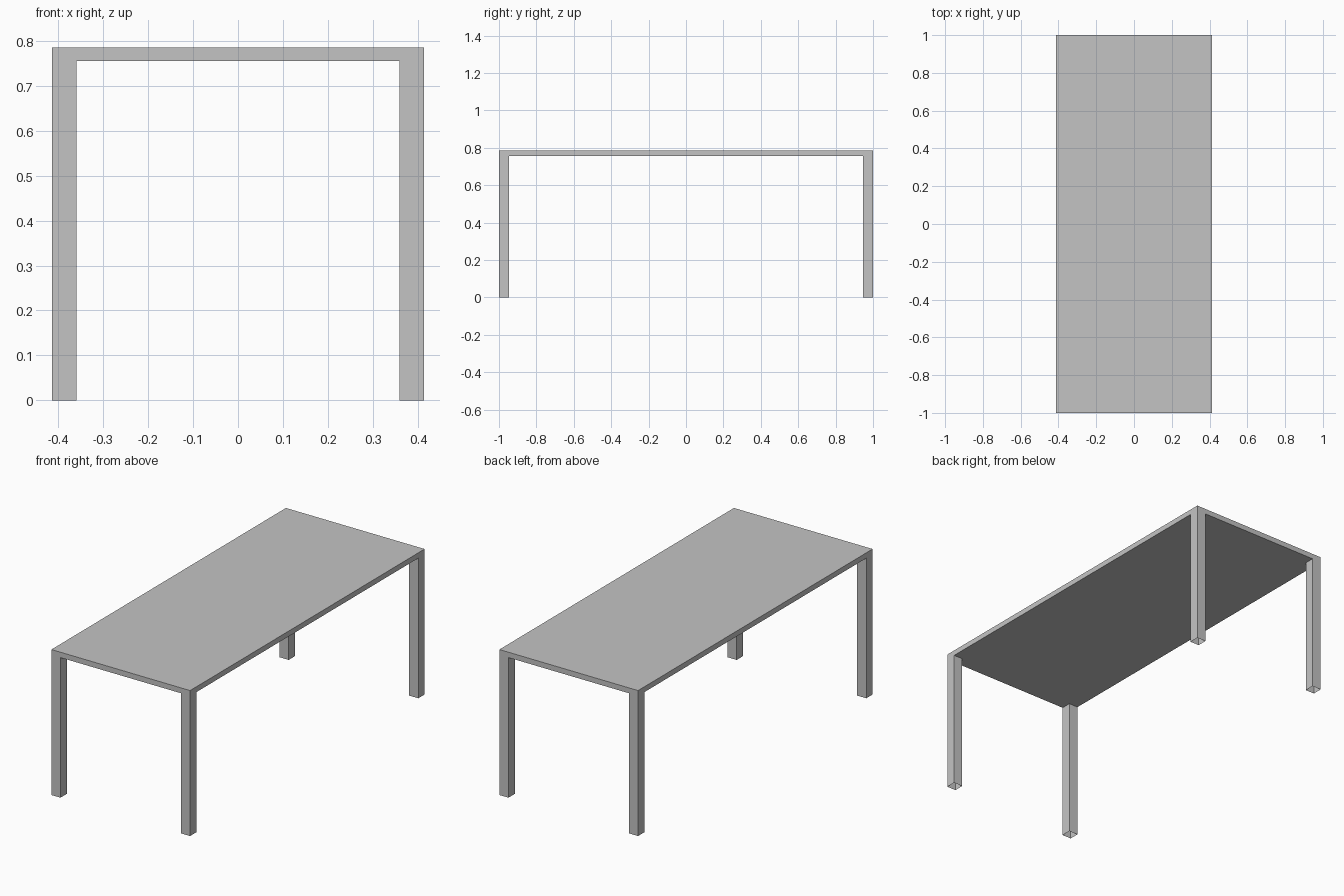
import bpy
import bmesh
from mathutils import Vector

cube = bpy.data.objects.get("Cube")
if cube:
    bpy.data.objects.remove(cube, do_unlink=True)

HALF_X, HALF_Y = 0.414, 1.0
HEIGHT, UNDERSIDE, LEG = 0.785, 0.756, 0.054

# Plain grey paint
grey = bpy.data.materials.new("grey")
grey.use_nodes = True
colour = (0.55, 0.55, 0.55, 1)
grey.diffuse_color = colour
grey.node_tree.nodes["Principled BSDF"].inputs["Base Color"].default_value = colour


def cuts(half):
    return (-half, LEG - half, half - LEG, half)


# Underside, divided so that the corners match the leg sections
bm = bmesh.new()
grid = [[bm.verts.new((x, y, UNDERSIDE)) for y in cuts(HALF_Y)] for x in cuts(HALF_X)]
corners = []
for i in range(3):
    for j in range(3):
        face = bm.faces.new((grid[i][j], grid[i][j + 1],
                             grid[i + 1][j + 1], grid[i + 1][j]))
        if i != 1 and j != 1:
            corners.append(face)

# Tabletop thickness
top = bmesh.ops.extrude_face_region(bm, geom=bm.faces[:], use_keep_orig=True)
top_verts = [v for v in top["geom"] if isinstance(v, bmesh.types.BMVert)]
bmesh.ops.translate(bm, verts=top_verts, vec=Vector((0, 0, HEIGHT - UNDERSIDE)))

# Four hollow legs, drawn down from the corners and open at the foot
feet = bmesh.ops.extrude_discrete_faces(bm, faces=corners)["faces"]
for foot in feet:
    bmesh.ops.translate(bm, verts=foot.verts[:], vec=Vector((0, 0, -UNDERSIDE)))
bmesh.ops.delete(bm, geom=feet, context="FACES_ONLY")

# Merge coplanar faces so the legs run flush into the top
bmesh.ops.recalc_face_normals(bm, faces=bm.faces[:])
bmesh.ops.dissolve_limit(bm, angle_limit=0.01, verts=bm.verts[:], edges=bm.edges[:])

mesh = bpy.data.meshes.new("tabletop_and_legs")
bm.to_mesh(mesh)
bm.free()
mesh.materials.append(grey)
table = bpy.data.objects.new("tabletop_and_legs", mesh)
bpy.context.collection.objects.link(table)
